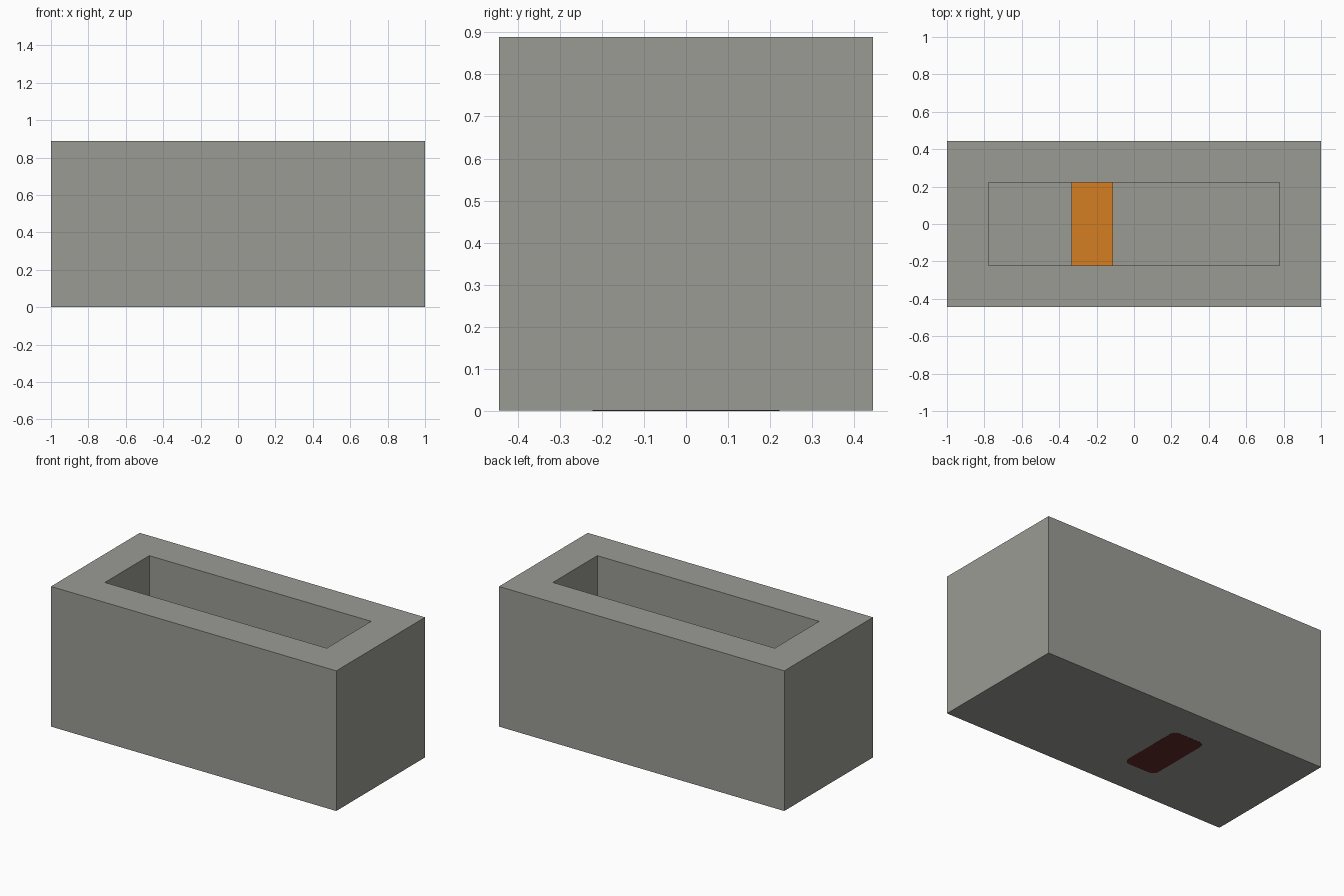
import bpy
import bmesh
from mathutils import Matrix

cube = bpy.data.objects.get("Cube")
if cube:
    bpy.data.objects.remove(cube, do_unlink=True)

U = 1 / 9            # one design unit
SKIN = 0.001         # how far the underside panel stands proud


def material(name, rgb):
    """Flat colour from 0-255 display values."""
    linear = [((c / 255 + 0.055) / 1.055) ** 2.4 for c in rgb]
    mat = bpy.data.materials.new(name)
    mat.use_nodes = True
    mat.diffuse_color = (*linear, 1)
    bsdf = mat.node_tree.nodes["Principled BSDF"]
    bsdf.inputs["Base Color"].default_value = (*linear, 1)
    return mat


def box(bm, size, center):
    matrix = Matrix.Translation(center) @ Matrix.Diagonal((*size, 1))
    bmesh.ops.create_cube(bm, size=1, matrix=matrix)
    bm.normal_update()


def finish(name, bm, mat):
    bmesh.ops.recalc_face_normals(bm, faces=bm.faces)
    mesh = bpy.data.meshes.new(name)
    bm.to_mesh(mesh)
    bm.free()
    mesh.materials.append(mat)
    obj = bpy.data.objects.new(name, mesh)
    bpy.context.collection.objects.link(obj)


stone = material("stone grey", (155, 155, 149))
orange = material("orange", (213, 126, 35))
dark_red = material("dark red", (98, 43, 42))

# Trough: solid block whose top is inset and extruded down into a basin
bm = bmesh.new()
height = 8 * U - SKIN
box(bm, (18 * U, 8 * U, height), (0, 0, SKIN + height / 2))
top = max(bm.faces, key=lambda f: f.calc_center_median().z)
bmesh.ops.inset_region(bm, faces=[top], thickness=2 * U, use_even_offset=True)
floor = bmesh.ops.extrude_discrete_faces(bm, faces=[top])["faces"][0]
bmesh.ops.translate(bm, verts=floor.verts, vec=(0, 0, -6 * U))
finish("trough", bm, stone)

# Orange block across the basin floor
bm = bmesh.new()
box(bm, (2 * U, 4 * U, U), (-2 * U, 0, 2.5 * U))
finish("floor_block", bm, orange)

# Dark red panel with rounded corners under the trough
bm = bmesh.new()
box(bm, (2 * U, 4 * U, 2 * SKIN), (-2 * U, 0, SKIN))
uprights = [e for e in bm.edges
            if abs(e.verts[0].co.z - e.verts[1].co.z) > SKIN]
bmesh.ops.bevel(bm, geom=uprights, offset=0.04, segments=4,
                profile=0.5, affect='EDGES')
finish("underside_panel", bm, dark_red)
